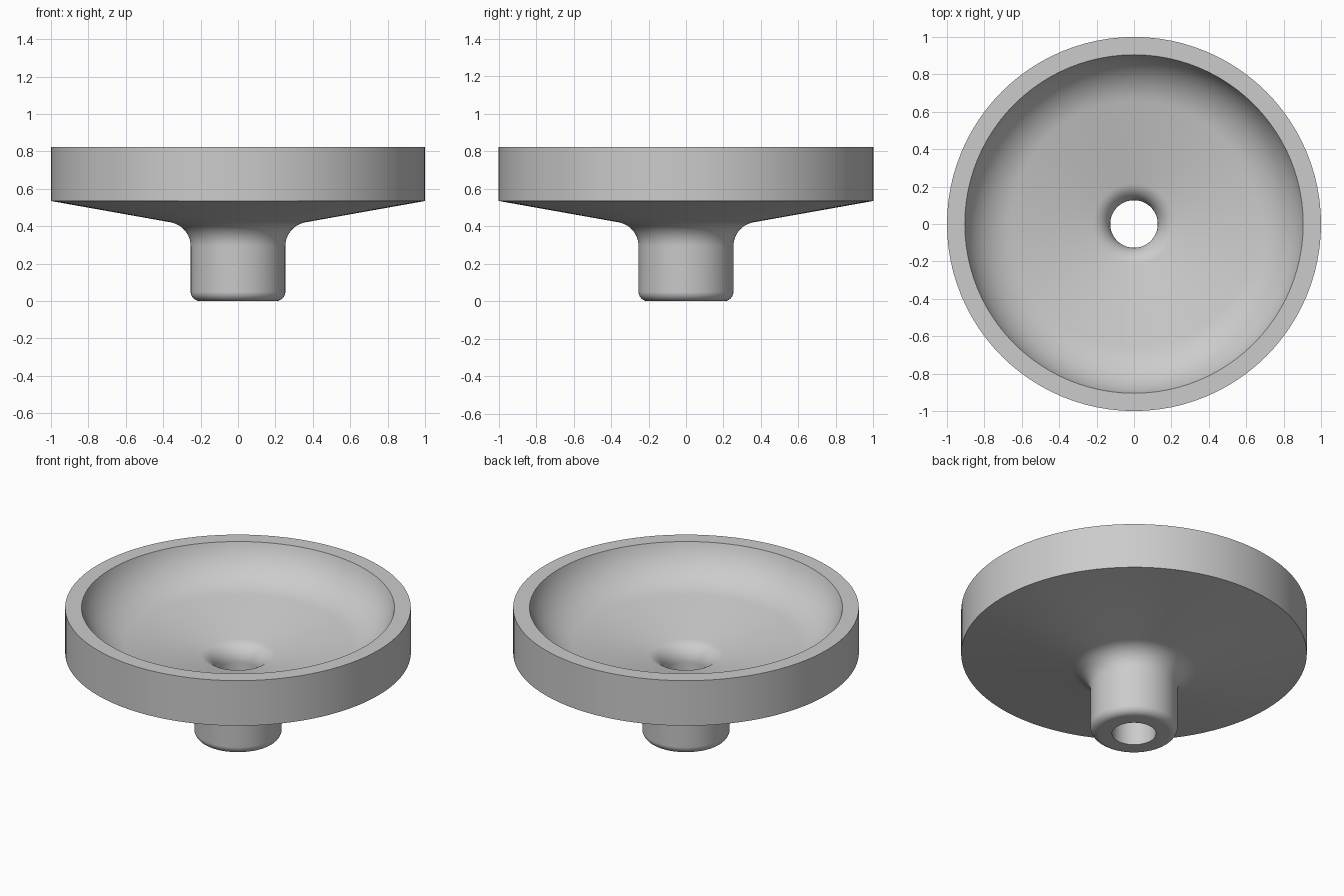
import bpy, bmesh, math
from mathutils import Vector

cube = bpy.data.objects.get("Cube")
if cube:
    bpy.data.objects.remove(cube, do_unlink=True)

SEGMENTS = 96


def rounded(corners, steps=12):
    """Turn (radius, height, fillet) corners into a closed profile with arcs."""
    pts = []
    for i, (x, z, r) in enumerate(corners):
        p = Vector((x, z))
        if r == 0:
            pts.append(p)
            continue
        a = (Vector(corners[i - 1][:2]) - p).normalized()
        b = (Vector(corners[(i + 1) % len(corners)][:2]) - p).normalized()
        half = a.angle(b) / 2
        centre = p + (a + b).normalized() * (r / math.sin(half))
        start = p + a * (r / math.tan(half)) - centre
        end = p + b * (r / math.tan(half)) - centre
        sweep = math.pi - 2 * half
        for k in range(steps + 1):
            t = k / steps
            pts.append(centre + (start * math.sin((1 - t) * sweep)
                                 + end * math.sin(t * sweep)) / math.sin(sweep))
    return pts


# Cross-section of the dish, hub and through hole
profile = rounded([
    (0.127, 0, 0), (0.253, 0, 0.05),        # hub foot
    (0.253, 0.402, 0.13), (1, 0.535, 0),    # neck fillet, sloped underside
    (1, 0.823, 0), (0.905, 0.823, 0),       # rim
    (0.846, 0.634, 0.32), (0.127, 0.505, 0.11),  # bowl wall, floor into bore
])

# Revolve the section
bm = bmesh.new()
rings = []
for s in range(SEGMENTS):
    a = math.tau * s / SEGMENTS
    rings.append([bm.verts.new((p.x * math.cos(a), p.x * math.sin(a), p.y))
                  for p in profile])
n = len(profile)
for s in range(SEGMENTS):
    r0, r1 = rings[s], rings[(s + 1) % SEGMENTS]
    for i in range(n):
        j = (i + 1) % n
        bm.faces.new((r0[i], r1[i], r1[j], r0[j]))
bmesh.ops.recalc_face_normals(bm, faces=bm.faces)

mesh = bpy.data.meshes.new("dish_with_hub")
bm.to_mesh(mesh)
bm.free()
dish = bpy.data.objects.new("dish_with_hub", mesh)
bpy.context.collection.objects.link(dish)

# Plain grey finish
grey = bpy.data.materials.new("light_grey")
grey.use_nodes = True
colour = (0.6, 0.6, 0.6, 1)
grey.diffuse_color = colour
grey.node_tree.nodes["Principled BSDF"].inputs["Base Color"].default_value = colour
mesh.materials.append(grey)

# Smooth surfaces with crisp rim edges
bpy.ops.object.select_all(action="DESELECT")
dish.select_set(True)
bpy.context.view_layer.objects.active = dish
bpy.ops.object.shade_smooth_by_angle(angle=math.radians(30))
